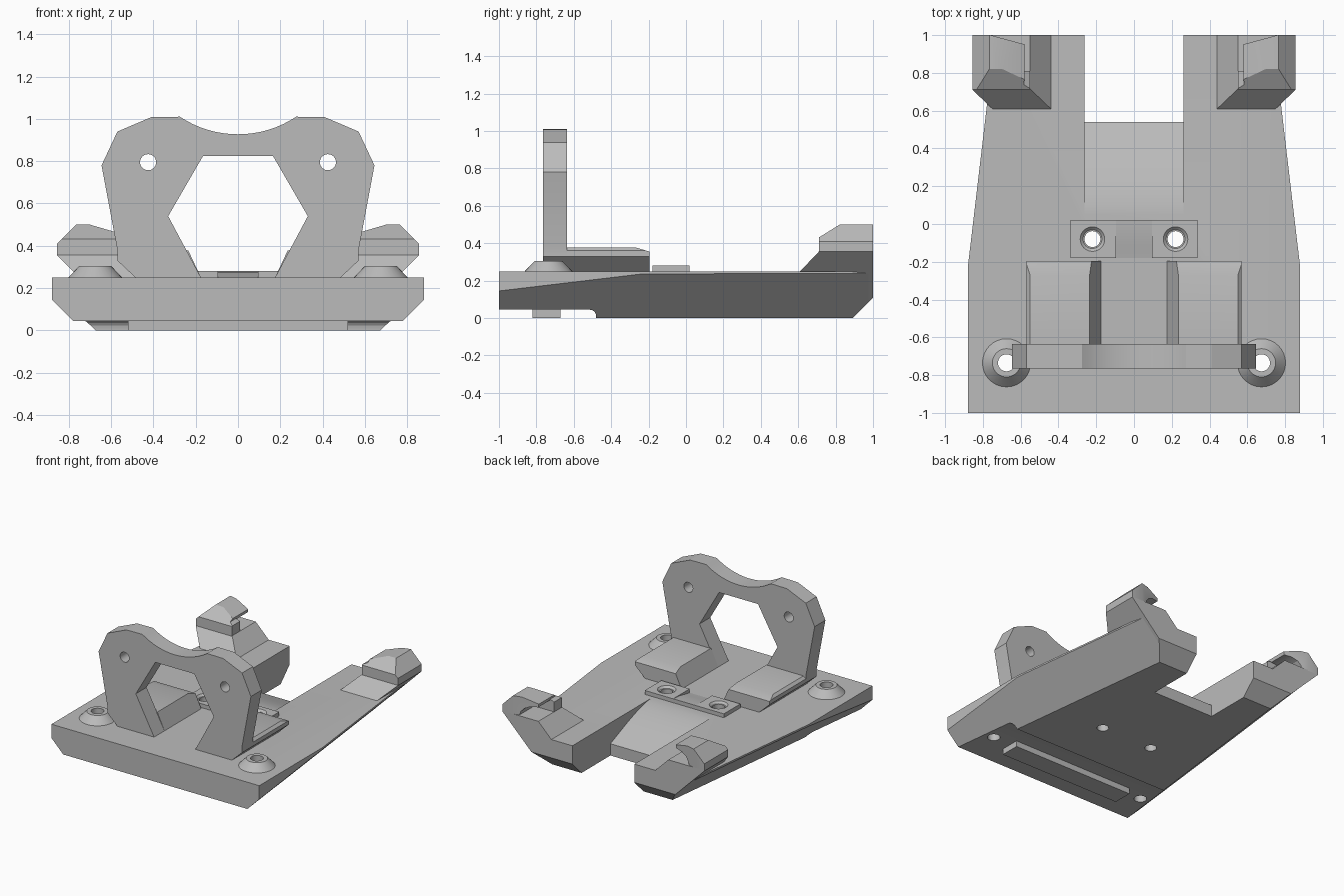
import bpy, bmesh, math
from mathutils import Vector

cube = bpy.data.objects.get("Cube")
if cube:
    bpy.data.objects.remove(cube, do_unlink=True)

grey = bpy.data.materials.new("plain_grey")
grey.use_nodes = True
COLOUR = (0.5, 0.5, 0.5, 1)
grey.diffuse_color = COLOUR
grey.node_tree.nodes["Principled BSDF"].inputs["Base Color"].default_value = COLOUR


def make(name, bm):
    bmesh.ops.recalc_face_normals(bm, faces=bm.faces)
    mesh = bpy.data.meshes.new(name)
    bm.to_mesh(mesh)
    bm.free()
    mesh.materials.append(grey)
    ob = bpy.data.objects.new(name, mesh)
    bpy.context.collection.objects.link(ob)
    return ob


def prism(pts, axis, lo, hi, bm=None):
    """Extrude a closed profile along x (points are y,z) or y (points are x,z)."""
    bm = bm or bmesh.new()
    place = (lambda p, d: (d, p[0], p[1])) if axis == "x" else (lambda p, d: (p[0], d, p[1]))
    face = bm.faces.new([bm.verts.new(place(p, lo)) for p in pts])
    ext = bmesh.ops.extrude_face_region(bm, geom=[face])
    move = Vector((hi - lo, 0, 0) if axis == "x" else (0, hi - lo, 0))
    bmesh.ops.translate(bm, vec=move, verts=[v for v in ext["geom"] if isinstance(v, bmesh.types.BMVert)])
    return bm


def slice_off(bm, point, normal):
    """Remove everything on the normal side of a plane and cap the cut."""
    geom = bm.verts[:] + bm.edges[:] + bm.faces[:]
    cut = bmesh.ops.bisect_plane(bm, geom=geom, plane_co=point, plane_no=normal, clear_outer=True)
    edges = [e for e in cut["geom_cut"] if isinstance(e, bmesh.types.BMEdge)]
    if edges:
        bmesh.ops.edgeloop_fill(bm, edges=edges)


def cone(bm, x, y, z0, z1, r0, r1):
    res = bmesh.ops.create_cone(bm, cap_ends=True, segments=32, radius1=r0, radius2=r1, depth=z1 - z0)
    bmesh.ops.translate(bm, vec=(x, y, (z0 + z1) / 2), verts=res["verts"])


def finish(ob, cutters=(), mirror=False):
    """Apply cuts and mirroring, then shade smooth with sharp edges kept."""
    bpy.ops.object.select_all(action="DESELECT")
    bpy.context.view_layer.objects.active = ob
    ob.select_set(True)
    for c in cutters:
        mod = ob.modifiers.new("cut", "BOOLEAN")
        mod.object, mod.operation, mod.solver = c, "DIFFERENCE", "EXACT"
        bpy.ops.object.modifier_apply(modifier=mod.name)
    if mirror:
        mod = ob.modifiers.new("mirror", "MIRROR")
        mod.use_mirror_merge = False
        bpy.ops.object.modifier_apply(modifier=mod.name)
    bpy.ops.object.shade_smooth_by_angle(angle=math.radians(20))


def cutter(name, bm):
    ob = make(name, bm)
    ob.hide_render = True
    ob.hide_set(True)
    return ob


TOP = 0.25
SCREW = (0.675, -0.735)
PAD = (0.22, -0.08)

# Hole cutters
bm = bmesh.new()
for s in (-1, 1):
    cone(bm, s * SCREW[0], SCREW[1], -0.1, 0.6, 0.045, 0.045)
    cone(bm, s * PAD[0], PAD[1], -0.1, 0.6, 0.042, 0.042)
holes = cutter("screw_hole_cutter", bm)

bm = bmesh.new()
for s in (-1, 1):
    cone(bm, s * PAD[0], PAD[1], 0.265, 0.295, 0.05, 0.08)
countersinks = cutter("countersink_cutter", bm)

# Rear notch with a curved ramp
ramp = [(0.02, 0.253), (0.1, 0.245), (0.17, 0.23), (0.25, 0.205), (0.34, 0.172), (0.54, 0.09)]
notch = cutter("notch_cutter", prism(ramp + [(0.54, -0.1), (1.1, -0.1), (1.1, 0.4), (0.02, 0.4)],
                                     "x", -0.262, 0.262))

# Base plate: stepped underside, tapered and undercut flanks
fillet = [(-0.515 + 0.035 * math.sin(a), 0.01 + 0.035 * math.cos(a))
          for a in (i * math.pi / 8 for i in range(5))]
bm = prism([(-1, TOP), (-1, 0.045)] + fillet + [(-0.48, 0), (0.89, 0), (1, 0.11), (1, TOP)],
           "x", -0.88, 0.88)
for s in (-1, 1):
    slice_off(bm, (s * 0.88, -0.23, 0), (s, 0.118, 0))
    slice_off(bm, (s * 0.735, -1, 0), (s, 0.119, -1))
finish(make("base_plate", bm), (notch, holes))

# Bar under the front edge
finish(make("underside_bar", prism([(-0.82, 0), (-0.67, 0), (-0.67, 0.05), (-0.82, 0.05)],
                                   "x", -0.52, 0.52)))

# Screw bosses
bm = bmesh.new()
for s in (-1, 1):
    cone(bm, s * SCREW[0], SCREW[1], TOP - 0.01, 0.305, 0.137, 0.075)
finish(make("screw_bosses", bm), (holes,))

# Small mounting pads joined by a sloping web
bm = bmesh.new()
for s in (-1, 1):
    prism([(-0.18, TOP - 0.01), (0.02, TOP - 0.01), (0.02, 0.28), (-0.18, 0.28)],
          "x", *sorted((s * 0.095, s * 0.335)), bm=bm)
finish(make("mounting_pads", bm), (holes, countersinks))
finish(make("pad_web", prism([(-0.18, TOP - 0.01), (0.02, TOP - 0.01), (0.02, 0.28), (-0.05, 0.275),
                              (-0.11, 0.263), (-0.18, TOP)], "x", -0.095, 0.095)))

# Upright arch with a hexagonal opening and a dished top edge
arc = [(0.497 * math.sin(a), 1.424 - 0.497 * math.cos(a))
       for a in (math.radians(33.6) * i / 8 for i in range(8, 0, -1))]
outer = [(0.485, TOP), (0.57, 0.33), (0.57, 0.38), (0.645, 0.78), (0.57, 0.94), (0.41, 1.008)] + arc
inner = [(0.175, TOP), (0.33, 0.54), (0.165, 0.825)]
flip = lambda pts: [(-x, z) for x, z in pts]
bm = prism(outer + [(0, 0.927)] + flip(outer[::-1]) + flip(inner) + inner[::-1], "y", -0.765, -0.635)
side_holes = bmesh.new()
for s in (-1, 1):
    cone(side_holes, s * 0.425, 0.7, -1, 1, 0.038, 0.038)
for v in side_holes.verts:
    x, y, z = v.co
    v.co = (x, z, y + 0.095)
arch_holes = cutter("arch_hole_cutter", side_holes)
finish(make("upright_arch", bm), (arch_holes, holes))

# Feet running back from the arch
bm = prism([(0.175, TOP), (0.485, TOP), (0.57, 0.33), (0.57, 0.36), (0.55, 0.378), (0.235, 0.378)],
           "y", -0.64, -0.195)
slice_off(bm, (0, -0.27, 0.378), (0, 0.3, 1))
finish(make("arch_feet", bm), mirror=True)

# Rear corner blocks, sloped in front and undercut outside
bm = prism([(0.3, 0), (0.5, 0), (0.855, 0.355), (0.855, 0.36), (0.55, 0.36), (0.44, TOP), (0.3, TOP)],
           "y", 0.61, 1)
slice_off(bm, (0, 0.61, TOP), (0, -1.05, 1))
slice_off(bm, (0, 0.89, 0), (0, 1, -1))
finish(make("corner_blocks", bm), mirror=True)

# Hooks with an inward lip
bm = prism([(0.72, 0.355), (0.855, 0.355), (0.855, 0.41), (0.765, 0.5), (0.7, 0.5), (0.58, 0.465),
            (0.585, 0.44), (0.64, 0.435), (0.685, 0.415), (0.71, 0.385)], "y", 0.712, 1)
slice_off(bm, (0, 0.712, 0.432), (0, -0.62, 1))
slice_off(bm, (0.76, 1, 0), (-0.27, 1, 0))
finish(make("hooks", bm), mirror=True)

# Webs closing the front of the hooks
bm = prism([(0.55, 0.355), (0.76, 0.355), (0.76, 0.495), (0.7, 0.495), (0.55, 0.435)], "y", 0.712, 0.81)
slice_off(bm, (0, 0.712, 0.432), (0, -0.62, 1))
finish(make("hook_webs", bm), mirror=True)
